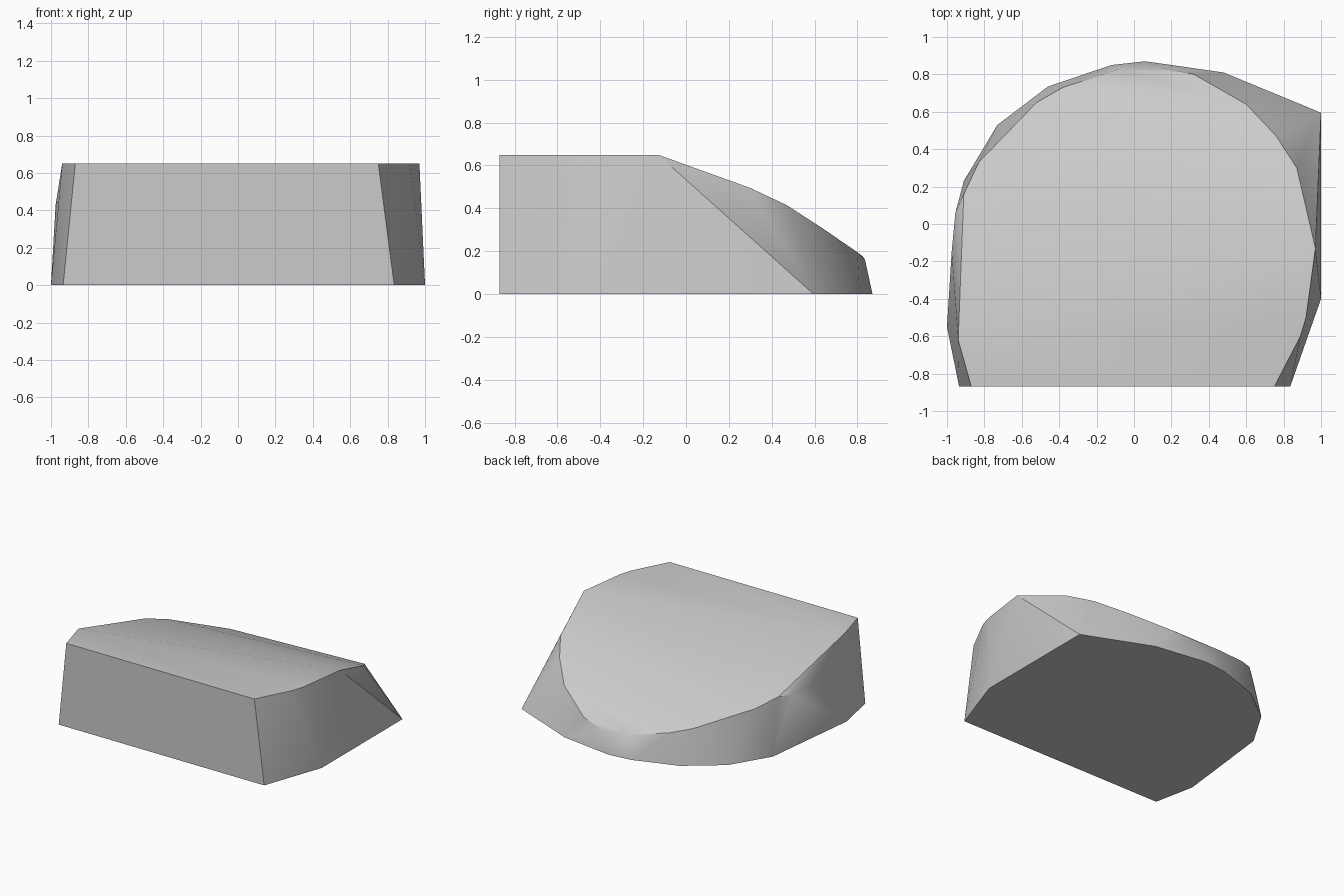
import bpy
import bmesh
import math

# Remove the default cube only
default_cube = bpy.data.objects.get("Cube")
if default_cube:
    bpy.data.objects.remove(default_cube, do_unlink=True)


def make_material(name, colour):
    material = bpy.data.materials.new(name)
    material.use_nodes = True
    material.diffuse_color = colour
    for node in material.node_tree.nodes:
        if node.type == "BSDF_PRINCIPLED":
            node.inputs["Base Color"].default_value = colour
            node.inputs["Roughness"].default_value = 0.8
    return material


def convex_solid(name, points, material):
    """Wrap a convex skin around the points and shade it by angle."""
    mesh = bpy.data.meshes.new(name)
    bm = bmesh.new()
    for point in points:
        bm.verts.new(point)
    hull = bmesh.ops.convex_hull(bm, input=bm.verts[:])
    unused = [v for v in hull["geom_interior"] if isinstance(v, bmesh.types.BMVert)]
    bmesh.ops.delete(bm, geom=unused, context="VERTS")
    # Merge the flat areas into single faces
    bmesh.ops.dissolve_limit(bm, angle_limit=math.radians(0.5),
                             verts=bm.verts[:], edges=bm.edges[:])
    bmesh.ops.recalc_face_normals(bm, faces=bm.faces[:])
    bm.to_mesh(mesh)
    bm.free()
    mesh.materials.append(material)
    solid = bpy.data.objects.new(name, mesh)
    bpy.context.collection.objects.link(solid)
    bpy.ops.object.select_all(action="DESELECT")
    solid.select_set(True)
    bpy.context.view_layer.objects.active = solid
    bpy.ops.object.shade_smooth_by_angle(angle=math.radians(30))
    return solid


# Base outline on the ground
base = [(.835, -.87), (1, -.4), (1, .595), (.48, .81), (.06, .87), (-.12, .85),
        (-.46, .735), (-.73, .53), (-.91, .23), (-1, -.55), (-.935, -.87)]

# Level front part of the top
top_height = .65
ledge = [(-.87, -.87), (.75, -.87), (.89, -.6), (.92, -.5), (.97, -.13), (-.94, -.62)]

# Rim of the top where it slopes down to the back
slope = [(.87, .3, .495), (.76, .47, .415), (.6, .64, .305), (.32, .8, .195),
         (.14, .835, .16), (-.09, .825, .175), (-.38, .73, .235),
         (-.52, .65, .275), (-.83, .33, .39), (-.91, .16, .44)]

# Bulge in the side wall
bulge = [(-.955, .06, .43), (-.975, -.15, .43)]

outline = [(x, y, 0) for x, y in base] + [(x, y, top_height) for x, y in ledge]
stone = make_material("stone grey", (.6, .6, .6, 1))
convex_solid("rock_slab", outline + slope + bulge, stone)
